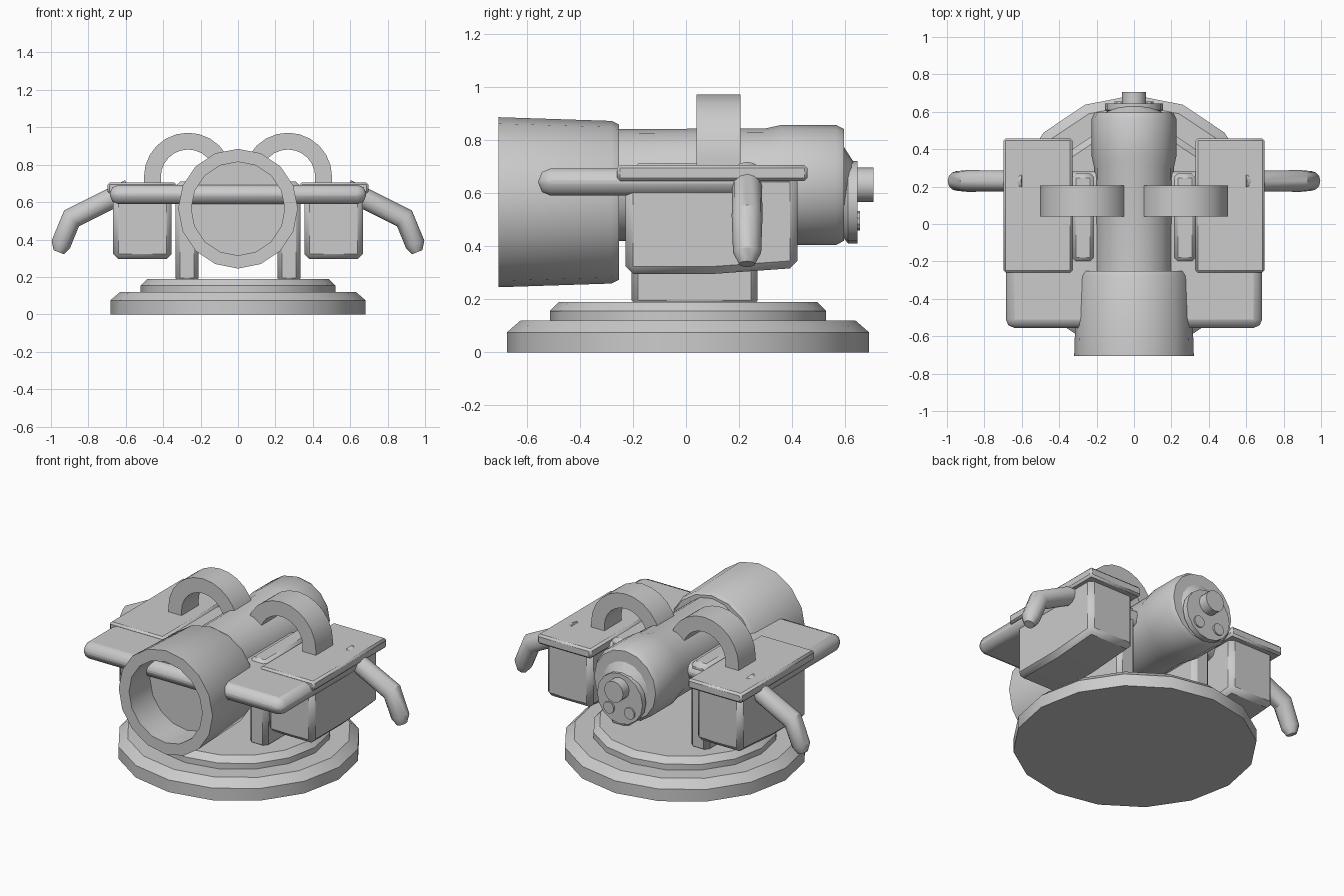
import bpy, bmesh, math
from mathutils import Vector

if "Cube" in bpy.data.objects:
    bpy.data.objects.remove(bpy.data.objects["Cube"])


def finish(name, bm, bevel=0, segments=1, mirror=False):
    """Turn a bmesh into a named object, with optional bevel and x mirror."""
    bmesh.ops.recalc_face_normals(bm, faces=bm.faces)
    mesh = bpy.data.meshes.new(name)
    bm.to_mesh(mesh)
    bm.free()
    ob = bpy.data.objects.new(name, mesh)
    bpy.context.collection.objects.link(ob)
    if bevel:
        mod = ob.modifiers.new("bevel", 'BEVEL')
        mod.width, mod.segments, mod.limit_method = bevel, segments, 'ANGLE'
    if mirror:
        mod = ob.modifiers.new("mirror", 'MIRROR')
        mod.use_mirror_merge = False
    bpy.ops.object.select_all(action='DESELECT')
    ob.select_set(True)
    bpy.context.view_layer.objects.active = ob
    bpy.ops.object.shade_smooth_by_angle(angle=math.radians(32))
    return ob


def skin(bm, rings):
    """Bridge rings of points and cap both ends."""
    vs = [[bm.verts.new(p) for p in ring] for ring in rings]
    n = len(vs[0])
    for a, b in zip(vs, vs[1:]):
        for i in range(n):
            bm.faces.new((a[i], a[(i + 1) % n], b[(i + 1) % n], b[i]))
    bm.faces.new(vs[0])
    bm.faces.new(vs[-1])


def lathe(name, profile, centre, axis='Y', sides=16, mirror=False):
    """Turn (radius, position) pairs around the y or z axis."""
    c, rings = Vector(centre), []
    for r, t in profile:
        ring = []
        for i in range(sides):
            a = 2 * math.pi * i / sides
            u, v = r * math.sin(a), r * math.cos(a)
            ring.append(c + Vector((u, t, v) if axis == 'Y' else (u, v, t)))
        rings.append(ring)
    bm = bmesh.new()
    skin(bm, rings)
    return finish(name, bm, mirror=mirror)


def prism(name, pts, lo, hi, axis, **kw):
    """Extrude an outline along x (y,z points) or along y (x,z points)."""
    bm = bmesh.new()
    skin(bm, [[(t, u, v) if axis == 'X' else (u, t, v) for u, v in pts] for t in (lo, hi)])
    return finish(name, bm, **kw)


def box(name, x, y, z, **kw):
    pts = [(y[0], z[0]), (y[1], z[0]), (y[1], z[1]), (y[0], z[1])]
    return prism(name, pts, x[0], x[1], 'X', **kw)


# Stepped round base
lathe("base_disc", [(.682, 0), (.682, .075), (.63, .12)], (0, .0075, 0), 'Z')
lathe("base_step", [(.52, .11), (.52, .155), (.485, .19)], (0, .0075, 0), 'Z')

# Uprights holding the body
box("upright", (.21, .335), (-.205, .27), (.17, .71), bevel=.025, mirror=True)

# Hooded front barrel with a recessed mouth
lathe("front_barrel", [(.25, -.5), (.25, -.705), (.32, -.705), (.306, -.28),
                       (.292, -.252), (.2, -.252)], (0, 0, .565))

# Main body, with its wider rear section
lathe("rear_body", [(.21, -.3), (.213, .3), (.226, .36), (.226, .565),
                    (.21, .595)], (0, 0, .63))

# Rear end: cone, dial plate, knob and two small buttons
lathe("rear_cone", [(.16, .59), (.09, .635)], (0, 0, .62))
lathe("dial_plate", [(.13, .59), (.155, .61), (.155, .645)], (0, 0, .565))
lathe("rear_knob", [(.065, .62), (.065, .705)], (0, 0, .63), sides=12)
lathe("rear_button", [(.036, .63), (.036, .655)], (.07, 0, .495), sides=10, mirror=True)

# Flat cross plate running through the body
box("cross_plate", (-.685, .685), (-.555, .28), (.59, .692), bevel=.045, segments=2)

# Side boxes and their lids
prism("side_box", [(-.227, .295), (.1, .295), (.42, .318), (.42, .67), (-.227, .67)],
      .355, .668, 'X', bevel=.028, mirror=True)
box("box_lid", (.33, .698), (-.26, .458), (.645, .705), bevel=.012, mirror=True)

# Arched carrying handles
cx, cz, steps = .267, .735, 12
angles = [math.pi * i / steps for i in range(steps + 1)]


def arc(r):
    return [(cx + r, .69)] + [(cx + r * math.cos(a), cz + r * math.sin(a)) for a in angles] + [(cx - r, .69)]


prism("arch_handle", arc(.236) + arc(.146)[::-1], .04, .206, 'Y', mirror=True)

# Bent side grips: (x, z, radius, direction of the ring's width)
path = [(.58, .668, .055, 64), (.89, .513, .058, 47), (.947, .375, .053, 22), (.958, .332, .03, 22)]
rings = []
for x, z, r, deg in path:
    d = math.radians(deg)
    rings.append([(x + r * math.cos(a) * math.cos(d), .23 + r * math.sin(a),
                   z + r * math.cos(a) * math.sin(d))
                  for a in (2 * math.pi * i / 12 for i in range(12))])
bm = bmesh.new()
skin(bm, rings)
finish("side_grip", bm, mirror=True)
